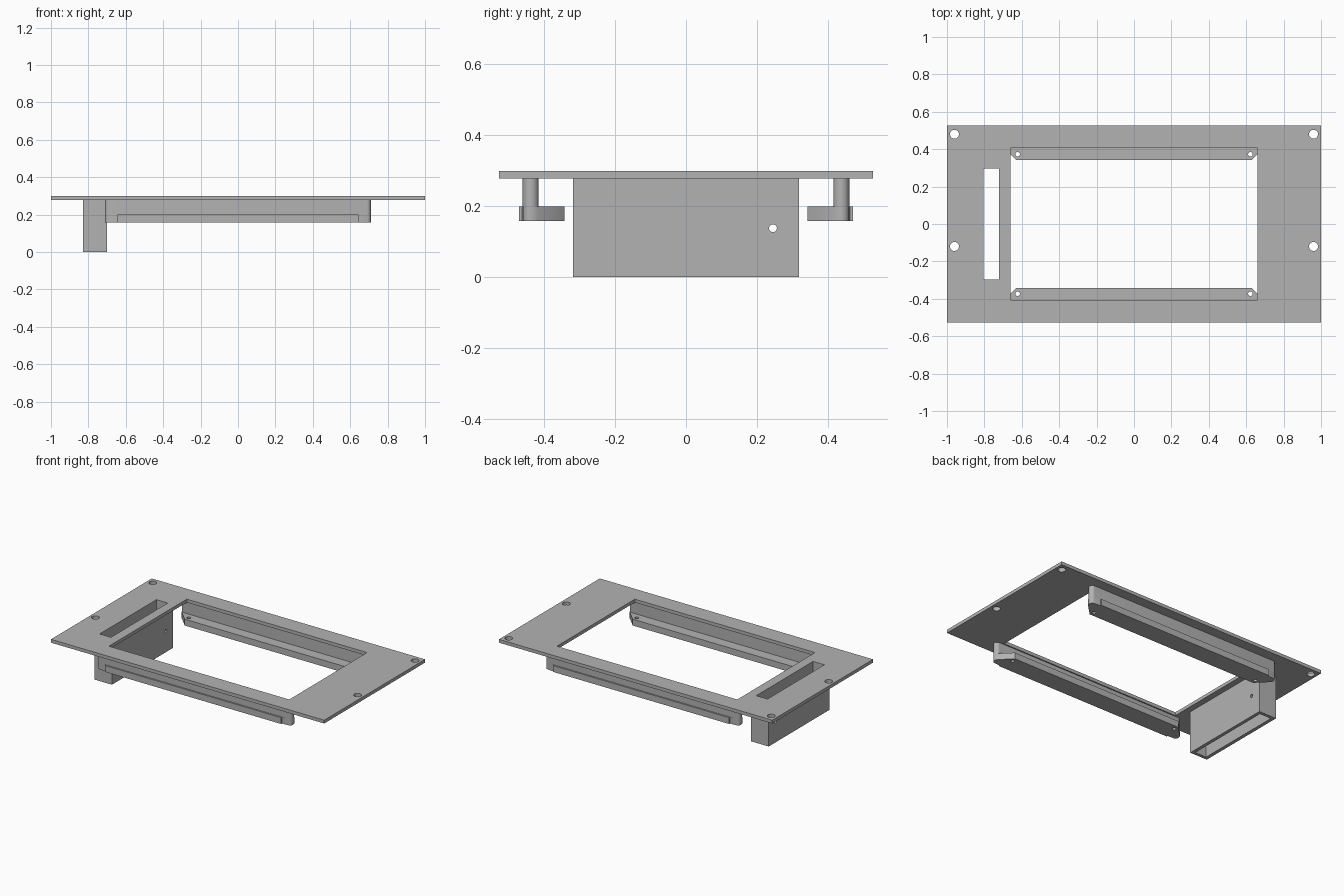
import bpy, bmesh, math

cube = bpy.data.objects.get("Cube")
if cube:
    bpy.data.objects.remove(cube, do_unlink=True)

grey = bpy.data.materials.new("plain_grey")
grey.use_nodes = True
grey.diffuse_color = (0.45, 0.45, 0.45, 1)
grey.node_tree.nodes["Principled BSDF"].inputs["Base Color"].default_value = grey.diffuse_color


def rect(x0, x1, y0, y1):
    return [(x0, y0), (x1, y0), (x1, y1), (x0, y1)]


def arc(cx, cy, r, start=0, end=360, n=24):
    closed = end - start == 360
    angles = [math.radians(start + (end - start) * i / n) for i in range(n if closed else n + 1)]
    return [(cx + r * math.cos(a), cy + r * math.sin(a)) for a in angles]


def slab(name, loops, z0, z1):
    """Extrude an outline, with any inner loops left as holes."""
    curve = bpy.data.curves.new(name, "CURVE")
    curve.dimensions = "2D"
    curve.fill_mode = "BOTH"
    curve.extrude = (z1 - z0) / 2
    for loop in loops:
        spline = curve.splines.new("POLY")
        spline.points.add(len(loop) - 1)
        for point, (x, y) in zip(spline.points, loop):
            point.co = (x, y, 0, 1)
        spline.use_cyclic_u = True
    ob = bpy.data.objects.new(name, curve)
    bpy.context.collection.objects.link(ob)
    ob.location.z = (z0 + z1) / 2
    bpy.ops.object.select_all(action="DESELECT")
    ob.select_set(True)
    bpy.context.view_layer.objects.active = ob
    bpy.ops.object.convert(target="MESH")
    ob = bpy.context.object
    bm = bmesh.new()
    bm.from_mesh(ob.data)
    bmesh.ops.remove_doubles(bm, verts=bm.verts, dist=0.0001)
    bmesh.ops.recalc_face_normals(bm, faces=bm.faces)
    bm.to_mesh(ob.data)
    bm.free()
    ob.data.materials.clear()
    ob.data.materials.append(grey)
    bpy.ops.object.shade_smooth_by_angle(angle=math.radians(30))
    return ob


# Face plate with display opening, side slot and four screw holes
slot = rect(-0.805, -0.722, -0.297, 0.297)
screw_holes = [arc(x, y, 0.024) for x in (-0.96, 0.96) for y in (-0.12, 0.48)]
slab("face_plate", [rect(-1, 1, -0.527, 0.527), rect(-0.66, 0.66, -0.407, 0.407), slot] + screw_holes,
     0.278, 0.3)

# Open sleeve under the slot, with a pin hole through both long walls
sleeve = slab("slot_sleeve", [rect(-0.828, -0.7, -0.318, 0.318), slot], 0, 0.278)
bpy.ops.mesh.primitive_cylinder_add(vertices=24, radius=0.011, depth=0.4,
                                    location=(-0.765, 0.245, 0.138), rotation=(0, math.pi / 2, 0))
cutter = bpy.context.object
cutter.name = "pin_hole_cutter"
cutter.hide_render = True
cut = sleeve.modifiers.new("pin_hole", "BOOLEAN")
cut.operation = "DIFFERENCE"
cut.solver = "EXACT"
cut.object = cutter
bpy.context.view_layer.objects.active = sleeve
bpy.ops.object.modifier_apply(modifier=cut.name)
bpy.data.objects.remove(cutter, do_unlink=True)

# Mounting rails: a round-ended wall standing on a wider foot with screw holes
for side, s in (("front", -1), ("back", 1)):
    wall = arc(0.688, 0.4375, 0.0225, -90, 90, 12) + arc(-0.688, 0.4375, 0.0225, 90, 270, 12)
    half = [(0.63, 0.343), (0.705, 0.418)] + arc(0.688, 0.4375, 0.0225, 0, 80, 6) + [(0.645, 0.462), (0.645, 0.47)]
    foot = half + [(-x, y) for x, y in reversed(half)]
    holes = [arc(x, 0.373, 0.012) for x in (-0.622, 0.622)]
    flip = lambda loop: [(x, s * y) for x, y in loop]
    slab(side + "_rail_wall", [flip(wall)], 0.2, 0.278)
    slab(side + "_rail_foot", [flip(l) for l in [foot] + holes], 0.158, 0.2)
